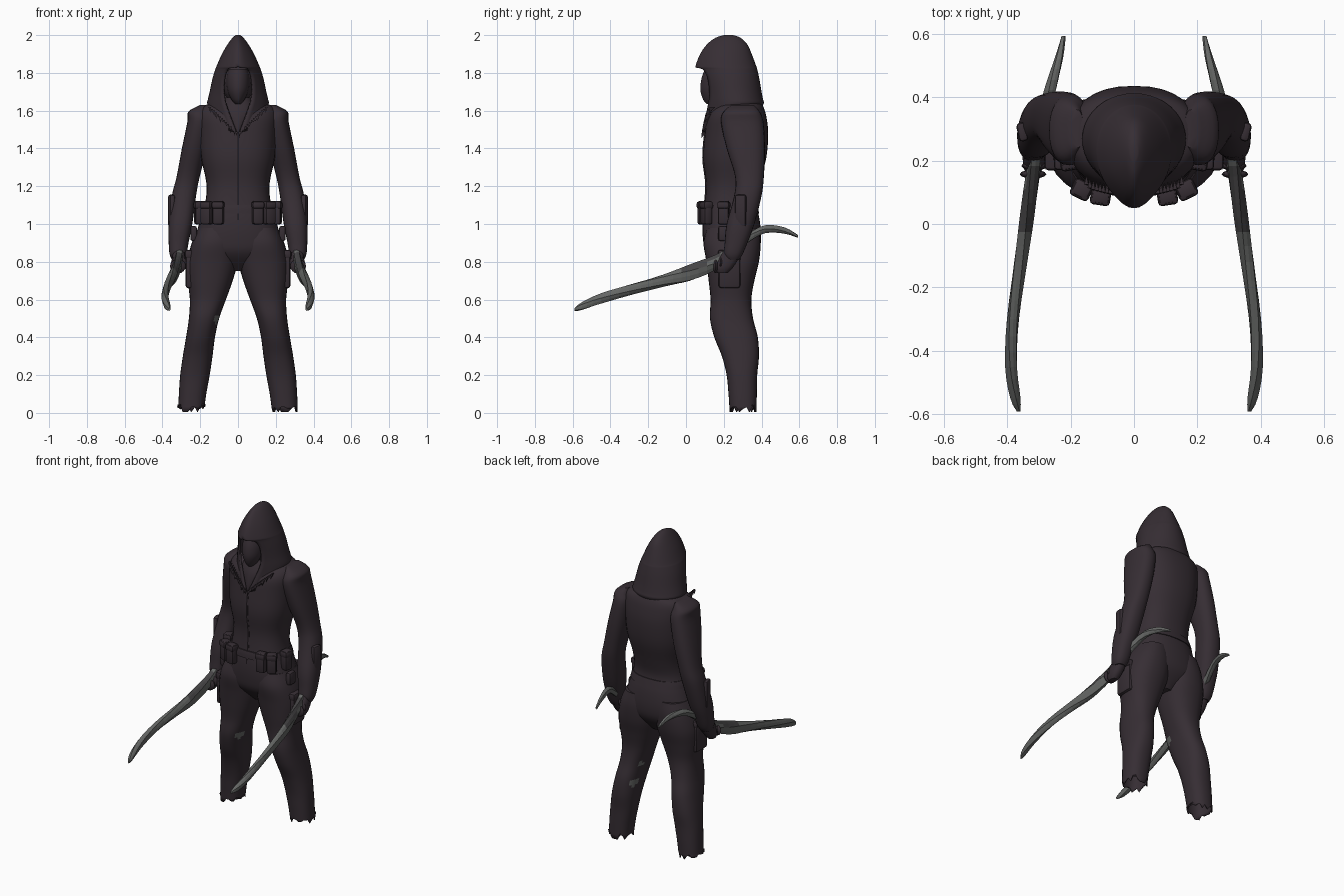
import bpy, bmesh, math, random
from mathutils import Vector

random.seed(4)
cube = bpy.data.objects.get("Cube")
if cube:
    bpy.data.objects.remove(cube)


def material(name, rgb):
    mat = bpy.data.materials.new(name)
    mat.use_nodes = True
    mat.diffuse_color = (*rgb, 1)
    shader = mat.node_tree.nodes["Principled BSDF"]
    shader.inputs["Base Color"].default_value = (*rgb, 1)
    shader.inputs["Roughness"].default_value = 0.9
    return mat


cloth = material("dark plum cloth", (0.037, 0.027, 0.034))
bone = material("grey horn", (0.13, 0.135, 0.13))
grip = material("dark grey grip", (0.06, 0.058, 0.06))


def smooth_rows(rows, steps):
    """Spline through rows of numbers."""
    out = []
    for i in range(len(rows) - 1):
        a, b = rows[max(i - 1, 0)], rows[i]
        c, d = rows[i + 1], rows[min(i + 2, len(rows) - 1)]
        for k in range(steps):
            t = k / steps
            out.append([q + 0.5 * t * (r - p + t * (2*p - 5*q + 4*r - s + t * (3*(q - r) + s - p)))
                        for p, q, r, s in zip(a, b, c, d)])
    return out + [list(rows[-1])]


def skin(name, rings, mats, caps=(True, True), closed=True, angle=40):
    """Bridge a list of point rings into a surface."""
    bm = bmesh.new()
    loops = [[bm.verts.new(p) for p in ring] for ring in rings]
    n = len(loops[0])
    for a, b in zip(loops, loops[1:]):
        for j in range(n if closed else n - 1):
            k = (j + 1) % n
            bm.faces.new((a[j], a[k], b[k], b[j]))
    for use, loop in zip(caps, (loops[0], loops[-1])):
        if use:
            bm.faces.new(loop)
    bmesh.ops.recalc_face_normals(bm, faces=bm.faces)
    return finish(name, bm, mats, angle)


def finish(name, bm, mats, angle=40):
    mesh = bpy.data.meshes.new(name)
    bm.to_mesh(mesh)
    bm.free()
    obj = bpy.data.objects.new(name, mesh)
    bpy.context.collection.objects.link(obj)
    for m in mats:
        mesh.materials.append(m)
    bpy.ops.object.select_all(action="DESELECT")
    obj.select_set(True)
    bpy.context.view_layer.objects.active = obj
    if angle:
        bpy.ops.object.shade_smooth_by_angle(angle=math.radians(angle))
    return obj


def power(v, e):
    return math.copysign(abs(v) ** e, v)


def body_part(name, rows, side=1, mats=(cloth,), sides=24, steps=4, e=0.85, caps=(True, True)):
    """Loft of level rounded sections: z, x min, x max, y min, y max."""
    rings = []
    for z, x0, x1, y0, y1 in smooth_rows(rows, steps):
        ring = []
        for j in range(sides):
            t = math.tau * j / sides
            ring.append((side * ((x0 + x1) / 2 + (x1 - x0) / 2 * power(math.cos(t), e)),
                         (y0 + y1) / 2 + (y1 - y0) / 2 * power(math.sin(t), e), z))
        rings.append(ring)
    return skin(name, rings, mats, caps)


def box(name, centre, size, bevel=0.012, turn=0):
    bm = bmesh.new()
    bmesh.ops.create_cube(bm, size=1)
    bmesh.ops.scale(bm, vec=size, verts=bm.verts)
    bmesh.ops.bevel(bm, geom=bm.edges[:], offset=bevel, segments=2, profile=0.5, affect="EDGES")
    obj = finish(name, bm, [cloth], 30)
    obj.location = centre
    obj.rotation_euler.z = turn
    return obj


def ball(name, centre, size):
    bm = bmesh.new()
    bmesh.ops.create_uvsphere(bm, u_segments=12, v_segments=8, radius=1)
    bmesh.ops.scale(bm, vec=size, verts=bm.verts)
    finish(name, bm, [cloth], 60).location = centre


# Torso, from neck to crotch
torso = [(1.70, .07, .2, .34), (1.65, .12, .18, .39), (1.62, .19, .15, .41),
         (1.57, .21, .115, .425), (1.48, .205, .1, .435), (1.35, .195, .09, .425),
         (1.22, .168, .105, .39), (1.12, .172, .1, .37), (1.02, .2, .088, .39),
         (.92, .225, .09, .397), (.84, .2, .11, .38), (.75, .05, .19, .31)]
body_part("jacket_torso", [(z, -w, w, a, b) for z, w, a, b in torso], sides=32)

# Raised front closure following the chest
body_part("front_closure", [(z, -.008, .008, a - .004, a + .02) for z, w, a, b in torso[3:9]], sides=8)
body_part("belt", [(1.1, -.18, .18, .09, .377), (1.08, -.187, .187, .086, .382),
                   (1.055, -.193, .193, .084, .388)], sides=32)

# Legs with ragged hems and worn grey patches
leg_rows = [(.98, .01, .21, .11, .385), (.9, 0, .245, .093, .395), (.8, .002, .268, .108, .386),
            (.7, .028, .266, .12, .362), (.6, .064, .255, .13, .346), (.5, .1, .26, .127, .355),
            (.4, .122, .275, .15, .38), (.3, .135, .292, .19, .386), (.2, .15, .306, .215, .377),
            (.1, .168, .313, .225, .375), (.025, .178, .316, .23, .373)]
patches = {1: [Vector((.125, .3, .5)), Vector((.14, .33, .38))], -1: [Vector((-.115, .18, .5))]}
for side, label in ((1, "left"), (-1, "right")):
    leg = body_part(label + "_trouser_leg", leg_rows, side, (cloth, bone), 28, 6, caps=(True, False))
    for v in leg.data.vertices:
        if v.co.z < .03:
            v.co.z = random.choice((0.004, 0.02, 0.03, 0.045))
    for f in leg.data.polygons:
        if any((f.center - p).length < .026 for p in patches[side]):
            f.material_index = 1
    thick = leg.modifiers.new("hem thickness", "SOLIDIFY")
    thick.thickness = 0.006

    # Sleeve
    body_part(label + "_sleeve", [
        (1.63, .16, .2, .24, .36), (1.595, .15, .262, .2, .39), (1.54, .14, .268, .185, .41),
        (1.4, .165, .297, .215, .418), (1.25, .203, .325, .26, .412), (1.15, .222, .35, .255, .4),
        (1.0, .242, .367, .215, .362), (.9, .262, .367, .205, .325), (.84, .272, .362, .2, .3),
        (.81, .285, .35, .215, .28)], side)
    box(label + "_forearm_guard", (side * .352, .29, 1.07), (.03, .06, .17), turn=side * -.2)

    # Hand curled around the horn
    body_part(label + "_hand", [(.87, .285, .345, .21, .285), (.82, .278, .35, .17, .28),
                                (.77, .285, .35, .15, .25), (.74, .3, .34, .165, .22)], side, sides=14)
    for k in range(4):
        ball(f"{label}_finger_{k + 1}", (side * (.303 + .005 * k), .235 - .026 * k, .825 - .016 * k),
             (.042, .014, .038))

    # Pouches and pockets
    for k, (x, y, turn) in enumerate(((.105, .088, .15), (.165, .108, .45), (.205, .2, 1.4))):
        box(f"{label}_belt_pouch_{k + 1}", (side * x, y, 1.06), (.058, .05, .125), turn=side * turn)
        box(f"{label}_pouch_flap_{k + 1}", (side * x, y, 1.1), (.064, .058, .04), turn=side * turn)
    box(label + "_thigh_pocket", (side * .255, .23, .76), (.046, .115, .2), 0.015)
    box(label + "_thigh_flap", (side * .255, .23, .84), (.054, .122, .045))
    box(label + "_hip_loop", (side * .235, .2, .95), (.035, .06, .08))

    # Curved fluted horn: y, x, z, half width, half height
    horn = [(.592, .222, .935, .007, .008), (.52, .237, .967, .014, .018), (.42, .264, .972, .02, .022),
            (.33, .285, .925, .02, .026), (.24, .303, .86, .022, .032), (.15, .318, .795, .024, .043),
            (.02, .337, .74, .024, .046), (-.12, .358, .7, .022, .034), (-.3, .381, .652, .02, .03),
            (-.45, .386, .605, .02, .029), (-.55, .374, .565, .017, .022), (-.59, .364, .548, .006, .008)]
    rings = []
    for i, (y, x, z, rx, rz) in enumerate(smooth_rows(horn, 3)):
        ring = []
        for j in range(10):
            t = math.tau * j / 10 + i * 0.12
            r = 1 if j % 2 else 0.88
            ring.append((side * (x + r * rx * math.cos(t)), y, z + r * rz * math.sin(t)))
        rings.append(ring)
    blade = skin(label + "_horn", rings, (bone, grip), angle=0)
    for f in blade.data.polygons:
        if -.02 < f.center.y < .18 and f.normal.z > .3:
            f.material_index = 1

# Hood: z, y front, y back, half width, half opening, front dip
hood_rows = [(2.0, .2, .25, .012, 0, 0), (1.985, .155, .29, .03, 0, 0), (1.95, .11, .325, .056, 0, 0),
             (1.9, .075, .348, .085, 0, 0), (1.835, .05, .372, .114, 0, 0),
             (1.82, .055, .377, .12, .055, 0), (1.77, .07, .388, .135, .076, 0),
             (1.7, .085, .4, .15, .078, 0), (1.66, .09, .408, .16, .07, .02),
             (1.64, .092, .412, .163, .045, .07), (1.615, .088, .4, .155, .008, .13)]
rings = []
for z, y0, y1, w, gap, dip in smooth_rows(hood_rows, 3):
    start = math.asin(min(max(gap, 0) / w, 1))
    mid = y0 + (y1 - y0) * 0.55
    ring = []
    for j in range(37):
        t = start + (math.tau - 2 * start) * j / 36
        c = math.cos(t)
        front = max(c, 0)
        reach = (mid - y0) * (0.87 * c + 0.13 * front ** 8) if c > 0 else (y1 - mid) * c
        ring.append((w * math.sin(t), mid - reach, z - dip * front ** 1.5))
    rings.append(ring)
hood = skin("hood", rings, [cloth], caps=(False, False), closed=False, angle=50)
bm = bmesh.new()
bm.from_mesh(hood.data)
bmesh.ops.remove_doubles(bm, verts=bm.verts, dist=0.0005)
bmesh.ops.holes_fill(bm, edges=[e for e in bm.edges if e.is_boundary and e.verts[0].co.z > 1.99])
bmesh.ops.recalc_face_normals(bm, faces=bm.faces)
bm.to_mesh(hood.data)
bm.free()
thick = hood.modifiers.new("cloth thickness", "SOLIDIFY")
thick.thickness = 0.012

# Head with a pointed face mask
ball("head", (0, .22, 1.75), (.085, .11, .12))
body_part("face_mask", [(1.82, -.05, .05, .1, .2), (1.77, -.06, .06, .082, .22),
                        (1.71, -.057, .057, .076, .22), (1.66, -.036, .036, .09, .2),
                        (1.635, -.014, .014, .11, .17)], sides=16, e=1.1)
body_part("neck_scarf", [(1.67, -.07, .07, .15, .32), (1.6, -.1, .1, .115, .34),
                         (1.53, -.05, .05, .098, .3), (1.48, -.01, .01, .095, .2)], sides=20)

# Frayed threads along the collar edges
for side, label in ((1, "left"), (-1, "right")):
    bm = bmesh.new()
    for k in range(14):
        u = k / 13
        top = Vector((side * (.15 - .14 * u), .125 - .04 * u ** .5, 1.62 - .13 * u))
        tip = top + Vector((side * -.004, -.004, -random.uniform(.015, .04)))
        wide = Vector((.007, 0, 0))
        deep = Vector((0, .03, 0))
        a, b, c, d = [bm.verts.new(p) for p in (top - wide, top + wide, top + deep, tip)]
        for tri in ((a, b, d), (b, c, d), (c, a, d), (a, c, b)):
            bm.faces.new(tri)
    bmesh.ops.recalc_face_normals(bm, faces=bm.faces)
    finish(label + "_collar_fray", bm, [cloth], 0)
